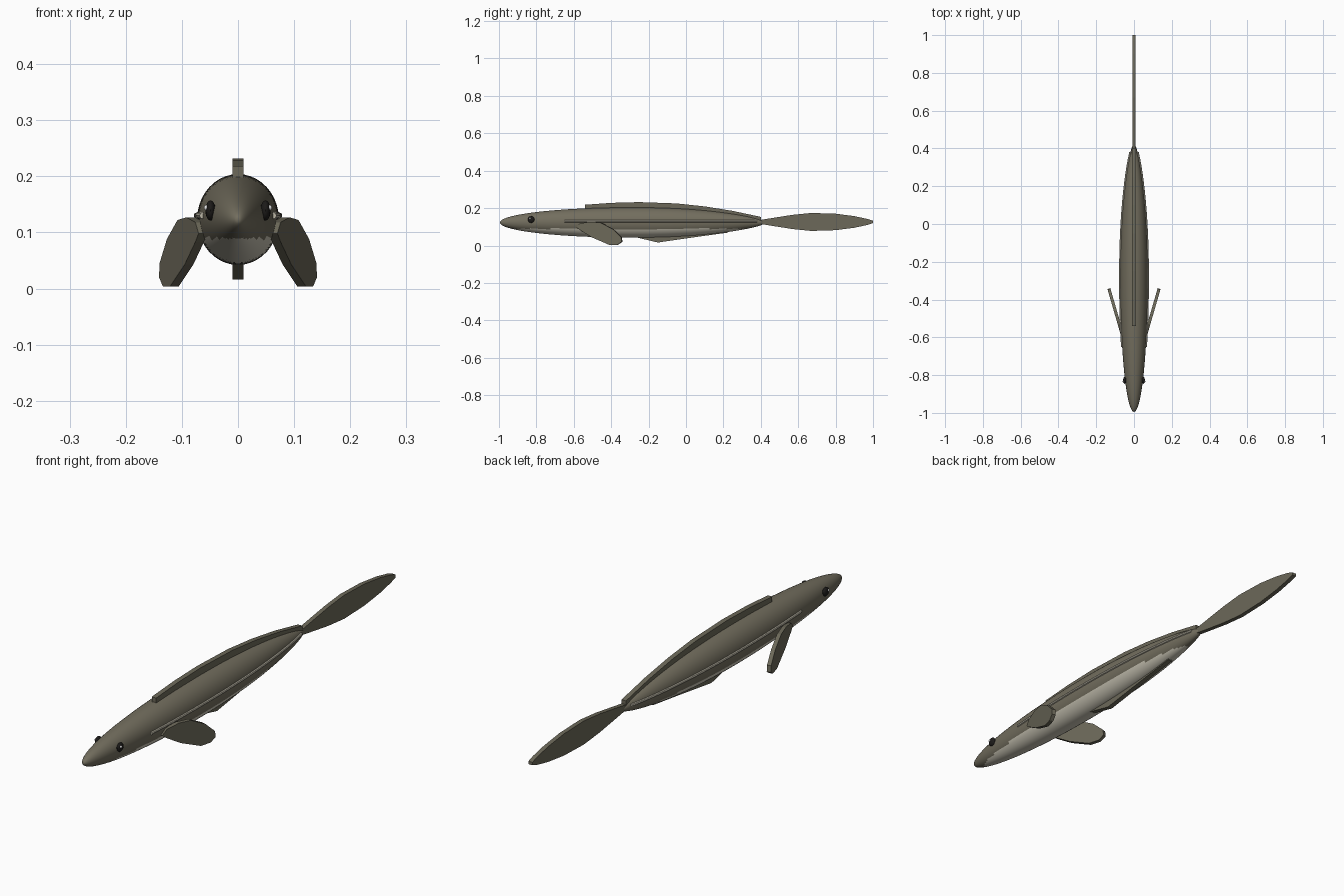
import bpy, bmesh, math
from mathutils import Vector

if "Cube" in bpy.data.objects:
    bpy.data.objects.remove(bpy.data.objects["Cube"])


def material(name, rgb):
    m = bpy.data.materials.new(name)
    m.diffuse_color = (*rgb, 1)
    m.use_nodes = True
    m.node_tree.nodes["Principled BSDF"].inputs["Base Color"].default_value = m.diffuse_color
    return m


OLIVE = material("olive skin", (0.17, 0.155, 0.112))
FIN = material("olive fin", (0.15, 0.14, 0.10))
PALE = material("pale belly", (0.60, 0.57, 0.47))
LINE = material("pale lateral line", (0.50, 0.47, 0.38))
DARK = material("dark eye", (0.012, 0.011, 0.01))
GLINT = material("eye glint", (0.85, 0.85, 0.85))


def finish(name, bm, mats, smooth=False):
    bmesh.ops.recalc_face_normals(bm, faces=bm.faces)
    me = bpy.data.meshes.new(name)
    bm.to_mesh(me)
    bm.free()
    for m in mats:
        me.materials.append(m)
    ob = bpy.data.objects.new(name, me)
    bpy.context.collection.objects.link(ob)
    if smooth:
        bpy.ops.object.select_all(action='DESELECT')
        ob.select_set(True)
        bpy.context.view_layer.objects.active = ob
        bpy.ops.object.shade_smooth_by_angle(angle=math.radians(40))
    return ob


def loft(sections, sides):
    """Skin of elliptical rings (cx, y, cz, rx, rz), capped at both ends."""
    bm = bmesh.new()
    rings = []
    for cx, y, cz, rx, rz in sections:
        rings.append([bm.verts.new((cx + rx * math.cos(2 * math.pi * k / sides), y,
                                    cz + rz * math.sin(2 * math.pi * k / sides)))
                      for k in range(sides)])
    for a, b in zip(rings, rings[1:]):
        for k in range(sides):
            j = (k + 1) % sides
            bm.faces.new((a[k], a[j], b[j], b[k]))
    bm.faces.new(rings[0])
    bm.faces.new(rings[-1])
    return bm


def plate(name, outline, thick, place=lambda y, z: Vector((0, y, z)),
          normal=Vector((1, 0, 0))):
    """Flat fin: a (y, z) outline thickened along its normal."""
    bm = bmesh.new()
    off = normal.normalized() * thick / 2
    a = [bm.verts.new(place(y, z) - off) for y, z in outline]
    b = [bm.verts.new(place(y, z) + off) for y, z in outline]
    bm.faces.new(a)
    bm.faces.new(b)
    for i in range(len(a)):
        j = (i + 1) % len(a)
        bm.faces.new((a[i], a[j], b[j], b[i]))
    return finish(name, bm, [FIN])


# Body: long spindle, pale below
Y0, Y1 = -0.995, 0.42
MID, HALF = (Y0 + Y1) / 2, (Y1 - Y0) / 2


def girth(y):
    t = max(-1, min(1, (y - MID) / HALF))
    g = math.sqrt(max(0, 1 - t * t))
    return g * (1 - 0.25 * max(0, t) ** 3)


ys = [MID - HALF * math.cos(math.pi * (0.015 + 0.97 * i / 71)) for i in range(72)]
bm = loft([(0, y, 0.123, 0.073 * girth(y), 0.081 * girth(y)) for y in ys], 40)
for f in bm.faces:
    f.material_index = 1 if f.calc_center_median().z < 0.09 else 0
finish("body", bm, [OLIVE, PALE], True)

# Dorsal, anal and tail fins
plate("dorsal_fin", [(-0.54, 0.15), (-0.54, 0.218), (-0.4, 0.228), (-0.25, 0.232),
                     (-0.05, 0.225), (0.1, 0.209), (0.25, 0.185), (0.4, 0.153),
                     (0.4, 0.12)], 0.02)
plate("anal_fin", [(-0.28, 0.07), (-0.28, 0.047), (-0.15, 0.016), (0.05, 0.045),
                   (0.225, 0.069), (0.225, 0.1)], 0.02)
upper = [(0.38, 0.008), (0.48, 0.024), (0.57, 0.038), (0.67, 0.048), (0.8, 0.044),
         (0.9, 0.031), (0.97, 0.016), (1.0, 0.006)]
plate("tail_fin", [(y, 0.126 + h) for y, h in upper]
      + [(y, 0.126 - h) for y, h in reversed(upper)], 0.018)

PECTORAL = [(-0.585, 0.098), (-0.565, 0.118), (-0.51, 0.127), (-0.455, 0.122),
            (-0.39, 0.088), (-0.345, 0.045), (-0.342, 0.02), (-0.365, 0.004),
            (-0.41, 0.004), (-0.5, 0.043), (-0.565, 0.083)]
for s, side in ((1, "right"), (-1, "left")):
    # Side fins, swept outward
    plate(side + "_pectoral_fin", PECTORAL, 0.016,
          lambda y, z: Vector((s * (0.064 + 0.29 * (y + 0.58)), y, z)),
          Vector((1, -s * 0.29, 0)))

    # Lateral line riding on the flank
    line = [-0.65 + 1.03 * i / 30 for i in range(31)]
    bm = loft([(s * 0.073 * girth(y), y, 0.13, 0.006, 0.006) for y in line], 8)
    finish(side + "_lateral_line", bm, [LINE], True)

    # Eye with a small glint
    for part, loc, size, mat in (("eye", (0.049, -0.828, 0.139), (0.009, 0.018, 0.018), DARK),
                                 ("eye_glint", (0.0565, -0.834, 0.144),
                                  (0.004, 0.005, 0.005), GLINT)):
        bm = bmesh.new()
        bmesh.ops.create_uvsphere(bm, u_segments=16, v_segments=10, radius=1)
        for v in bm.verts:
            v.co = Vector((s * (loc[0] + v.co.x * size[0]), loc[1] + v.co.y * size[1],
                           loc[2] + v.co.z * size[2]))
        finish(side + "_" + part, bm, [mat], True)
